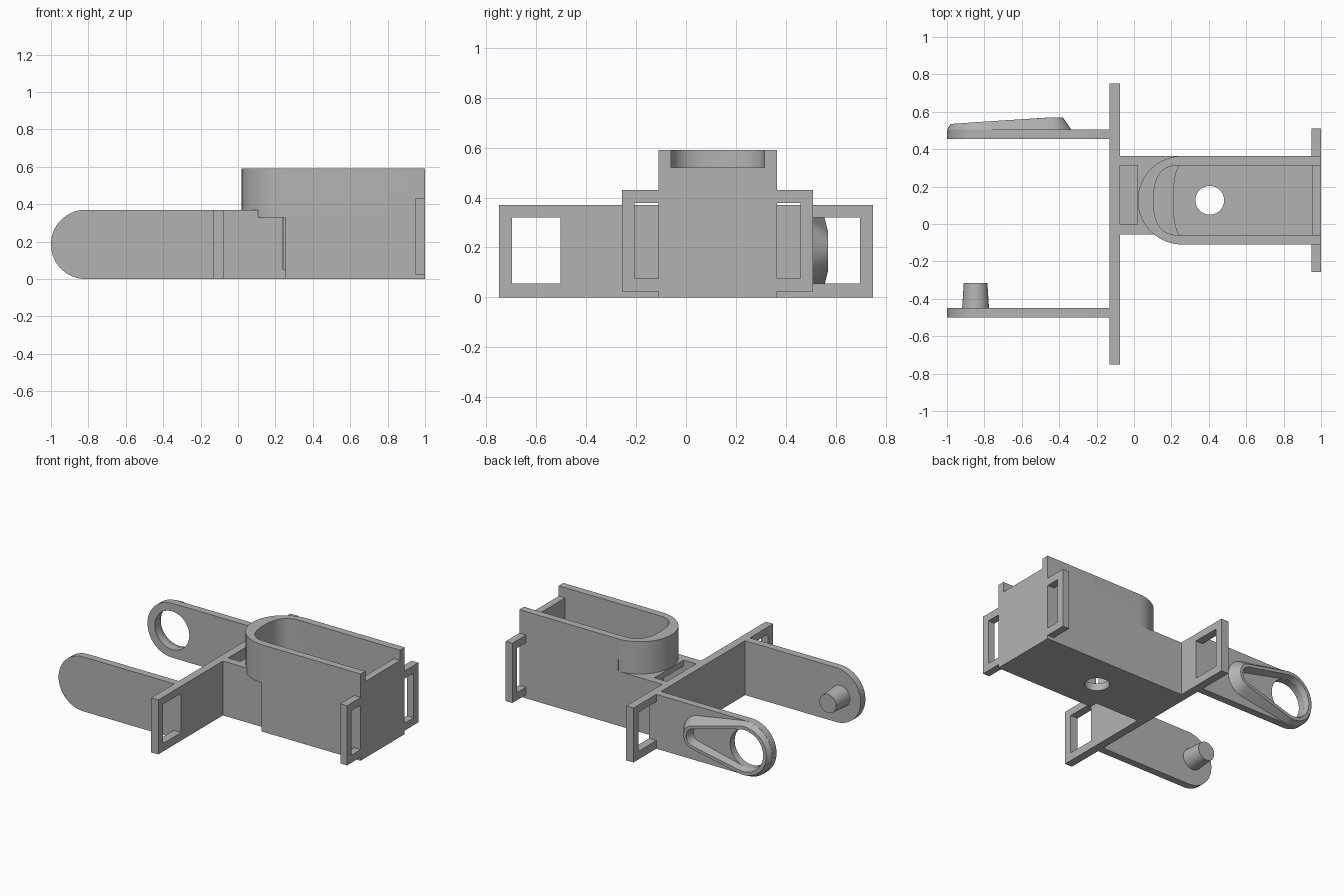
import bpy, bmesh, math

if "Cube" in bpy.data.objects:
    bpy.data.objects.remove(bpy.data.objects["Cube"])

grey = bpy.data.materials.new("plain grey")
grey.diffuse_color = (0.45, 0.45, 0.45, 1)
grey.use_nodes = True
grey.node_tree.nodes["Principled BSDF"].inputs["Base Color"].default_value = grey.diffuse_color


def finish(name, bm):
    bmesh.ops.recalc_face_normals(bm, faces=bm.faces)
    me = bpy.data.meshes.new(name)
    bm.to_mesh(me)
    bm.free()
    me.materials.append(grey)
    ob = bpy.data.objects.new(name, me)
    bpy.context.collection.objects.link(ob)
    return ob


def prism(name, pts, lo, hi, axis="Z"):
    """Extrude a 2D outline: (x, y) along Z, or (x, z) along Y."""
    bm = bmesh.new()
    rings = []
    for h in (lo, hi):
        rings.append([bm.verts.new((a, b, h) if axis == "Z" else (a, h, b)) for a, b in pts])
    n = len(pts)
    bm.faces.new(rings[0])
    bm.faces.new(rings[1])
    for i in range(n):
        j = (i + 1) % n
        bm.faces.new((rings[0][i], rings[0][j], rings[1][j], rings[1][i]))
    return finish(name, bm)


def box(name, x0, x1, y0, y1, z0, z1):
    return prism(name, [(x0, y0), (x1, y0), (x1, y1), (x0, y1)], z0, z1)


def circle(cx, cy, r, n=48):
    return [(cx + r * math.cos(2 * math.pi * i / n), cy + r * math.sin(2 * math.pi * i / n)) for i in range(n)]


def round_end(cx, cy, rx, ry, x1, power=2, n=32):
    """Outline with a curved left end and a square right end."""
    pts = []
    for i in range(n + 1):
        t = math.pi / 2 + math.pi * i / n
        c, s = math.cos(t), math.sin(t)
        pts.append((cx - rx * abs(c) ** (2 / power),
                    cy + math.copysign(ry * abs(s) ** (2 / power), s)))
    return pts + [(x1, cy - ry), (x1, cy + ry)]


def combine(ob, other, operation):
    """Apply a boolean and discard the helper."""
    mod = ob.modifiers.new("bool", "BOOLEAN")
    mod.operation, mod.solver, mod.object = operation, "EXACT", other
    bpy.context.view_layer.objects.active = ob
    bpy.ops.object.modifier_apply(modifier=mod.name)
    bpy.data.objects.remove(other)


def cut(ob, *cutters):
    for c in cutters:
        combine(ob, c, "DIFFERENCE")


def smooth(ob):
    bpy.ops.object.select_all(action="DESELECT")
    ob.select_set(True)
    bpy.context.view_layer.objects.active = ob
    bpy.ops.object.shade_smooth_by_angle(angle=math.radians(25))


# Open tray: square lower body, rounded upper body and neck to the cross plate
MID = 0.127
tray = box("tray", 0.255, 1, -0.11, 0.364, 0, 0.45)
combine(tray, prism("upper", round_end(0.26, MID, 0.24, 0.237, 1), 0.33, 0.59), "UNION")
combine(tray, box("neck", -0.076, 0.3, -0.055, 0.364, 0, 0.37), "UNION")
cut(tray,
    prism("upper_cavity", round_end(0.25, MID, 0.145, 0.187, 0.953, 2.6), 0.37, 0.7),
    prism("lower_cavity", round_end(0.25, MID, 0.04, 0.187, 0.953), 0.05, 0.45),
    box("end_notch", 0.9, 1.1, -0.06, 0.314, 0.52, 0.7),
    prism("floor_hole", circle(0.405, MID, 0.077), -0.1, 0.2),
    box("neck_channel", -0.076, 0.17, 0, 0.314, 0.05, 0.33),
    box("neck_opening", -0.076, 0.018, 0, 0.314, 0.3, 0.5))
smooth(tray)

# Cross plate with a strap window at each end
plate = box("cross_plate", -0.13, -0.075, -0.75, 0.75, 0, 0.37)
for s in (-1, 1):
    y0, y1 = sorted((s * 0.503, s * 0.697))
    cut(plate, box("window", -0.3, 0.1, y0, y1, 0.055, 0.32))

# Strap loops on the tray end
for side, s in (("front", -1), ("back", 1)):
    y0, y1 = sorted((MID + s * 0.23, MID + s * 0.383))
    w0, w1 = sorted((MID + s * 0.237, MID + s * 0.333))
    loop = box(side + "_strap_loop", 0.95, 1, y0, y1, 0.024, 0.43)
    cut(loop, box("window", 0.8, 1.1, w0, w1, 0.075, 0.378))

# Arms with round ends
CX, CZ, R = -0.815, 0.185, 0.185
outline = round_end(CX, CZ, R, R, -0.128)
front_arm = prism("front_arm", outline, -0.5, -0.45, "Y")
back_arm = prism("back_arm", outline, 0.455, 0.505, "Y")
cut(back_arm, prism("hole", circle(CX, CZ, 0.13), 0.3, 0.7, "Y"))
smooth(front_arm)
smooth(back_arm)

# Tapered peg on the front arm
bm = bmesh.new()
rings = [[bm.verts.new((x, y, z)) for x, z in circle(-0.847, CZ, r)]
         for y, r in ((-0.452, 0.072), (-0.315, 0.063))]
for ring in rings:
    bm.faces.new(ring)
for i in range(48):
    j = (i + 1) % 48
    bm.faces.new((rings[0][i], rings[0][j], rings[1][j], rings[1][i]))
smooth(finish("peg", bm))


# Sloping teardrop guide rim around the hole of the back arm
def teardrop(big, small, n=24):
    pts = []
    tilt = math.acos((big - small) / (-0.46 - CX))
    for cx, r, start, sweep in ((CX, big, tilt, 2 * math.pi - 2 * tilt),
                                (-0.46, small, -tilt, 2 * tilt)):
        for i in range(n + 1):
            t = start + sweep * i / n
            pts.append((cx + r * math.cos(t), CZ + r * math.sin(t)))
    return pts


def rim_height(x):
    return 0.535 + 0.035 * min(1, max(0, (x + 0.98) / 0.52))


bm = bmesh.new()
loops = []
for big, small, raised in ((0.185, 0.125, 0), (0.165, 0.08, 1), (0.142, 0.06, 1), (0.13, 0.05, 0)):
    loops.append([bm.verts.new((x, rim_height(x) if raised else 0.504, z)) for x, z in teardrop(big, small)])
n = len(loops[0])
for k in range(4):
    a, b = loops[k], loops[(k + 1) % 4]
    for i in range(n):
        j = (i + 1) % n
        bm.faces.new((a[i], a[j], b[j], b[i]))
smooth(finish("guide_rim", bm))
